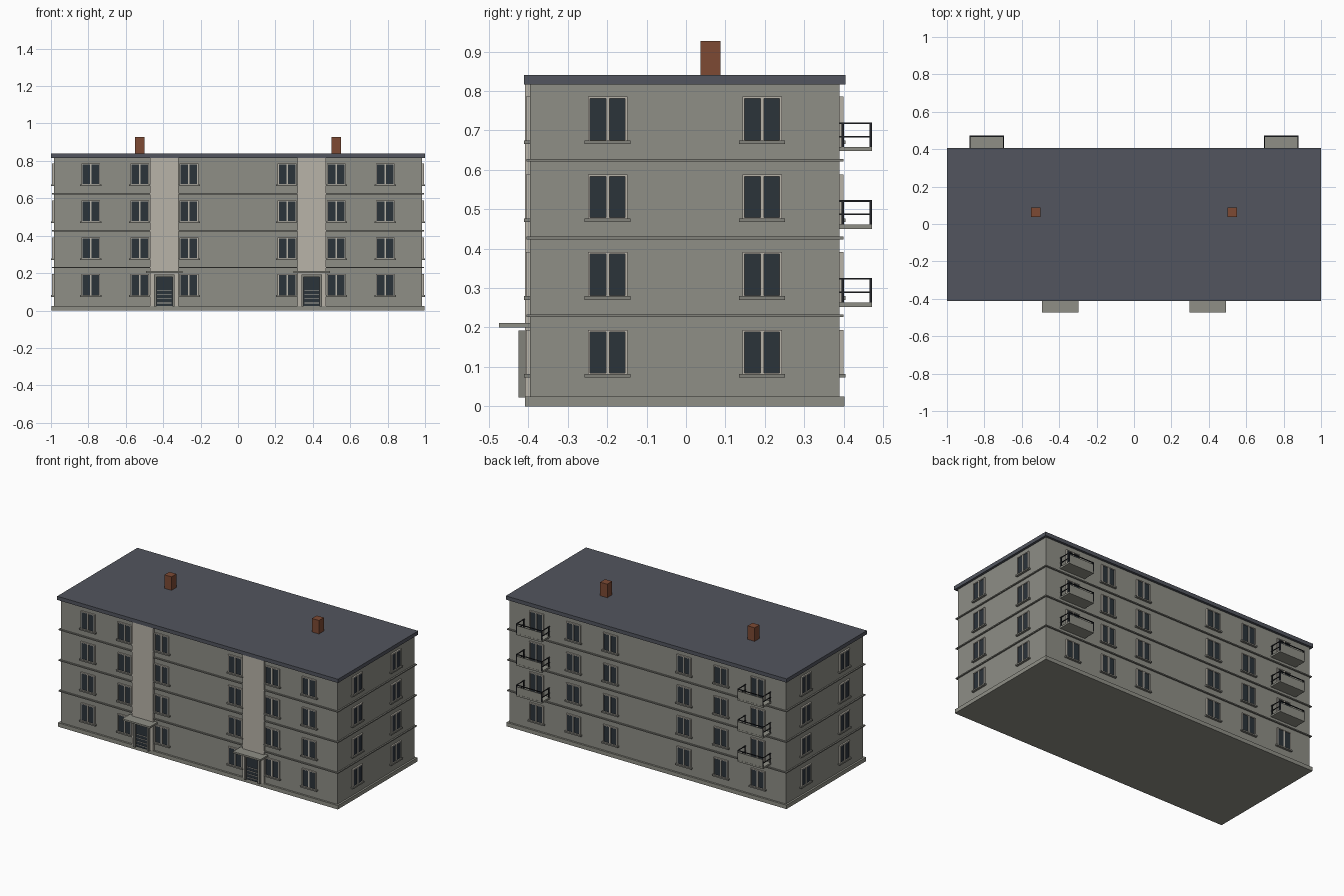
import bpy, bmesh
from mathutils import Matrix, Vector

if "Cube" in bpy.data.objects:
    bpy.data.objects.remove(bpy.data.objects["Cube"])

def mat(name, r, g, b):
    def lin(c):
        c /= 255
        return c / 12.92 if c < 0.04045 else ((c + 0.055) / 1.055) ** 2.4
    m = bpy.data.materials.new(name)
    m.diffuse_color = (lin(r), lin(g), lin(b), 1)
    m.use_nodes = True
    m.node_tree.nodes["Principled BSDF"].inputs["Base Color"].default_value = m.diffuse_color
    return m

WALL = mat("wall grey", 142, 142, 134)
TRIM = mat("trim grey", 130, 130, 123)
SLAB = mat("concrete", 143, 143, 134)
LIGHT = mat("light plaster", 184, 179, 169)
ROOF = mat("slate roof", 82, 85, 94)
GLASS = mat("dark glass", 43, 51, 58)
BRICK = mat("brick", 125, 74, 52)
METAL = mat("dark metal", 34, 36, 40)

CY = -0.003            # centre line of the block
HX, HY = 0.985, 0.393  # wall half sizes
FLOOR = 0.1973         # storey height

def boxes(name, material, parts, matrix=Matrix()):
    """One object from boxes given as (x0, x1, y0, y1, z0, z1)."""
    bm = bmesh.new()
    for x0, x1, y0, y1, z0, z1 in parts:
        size = Vector((x1 - x0, y1 - y0, z1 - z0))
        mid = Vector((x0 + x1, y0 + y1, z0 + z1)) / 2
        bmesh.ops.create_cube(bm, size=1,
                              matrix=Matrix.Translation(mid) @ Matrix.Diagonal(size.to_4d()))
    me = bpy.data.meshes.new(name)
    bm.to_mesh(me)
    bm.free()
    me.materials.append(material)
    ob = bpy.data.objects.new(name, me)
    ob.matrix_world = matrix
    bpy.context.collection.objects.link(ob)
    return ob

def ring(ex, ey, z0, z1):
    return (-ex, ex, CY - ey, CY + ey, z0, z1)

# Main block
boxes("walls", WALL, [ring(HX, HY, 0.02, 0.82)])
boxes("plinth", SLAB, [ring(0.997, 0.405, 0, 0.025)])
boxes("floor_bands", TRIM, [ring(0.994, 0.402, 0.226 + i * FLOOR, 0.233 + i * FLOOR)
                            for i in range(3)])
boxes("roof", ROOF, [ring(1.0, 0.408, 0.816, 0.84)])
boxes("chimneys", BRICK, [(s * 0.525 - 0.025, s * 0.525 + 0.025, 0.037, 0.087, 0.835, 0.927)
                          for s in (-1, 1)])

# Windows: local x runs along the wall, local -y points outward
def window(matrix, base):
    z0, z1, w = base, base + 0.115, 0.05
    boxes("window_frame", LIGHT, [
        (-w, -w + 0.006, -0.01, 0.002, z0, z1), (w - 0.006, w, -0.01, 0.002, z0, z1),
        (-0.0045, 0.0045, -0.01, 0.002, z0, z1),
        (-w, w, -0.01, 0.002, z1 - 0.005, z1), (-w, w, -0.01, 0.002, z0, z0 + 0.005)], matrix)
    boxes("window_glass", GLASS, [(-w + 0.004, w - 0.004, -0.006, 0.002, z0 + 0.003, z1 - 0.003)],
          matrix)
    boxes("window_sill", TRIM, [(-0.058, 0.058, -0.0145, 0.002, z0 - 0.006, z0 + 0.003)], matrix)

def balcony_door(matrix, base):
    z0, z1, w = base, base + 0.137, 0.05
    boxes("balcony_door_frame", LIGHT, [
        (-w, -w + 0.006, -0.01, 0.002, z0, z1), (w - 0.006, w, -0.01, 0.002, z0, z1),
        (-0.0045, 0.0045, -0.01, 0.002, z0, z1), (-w, w, -0.01, 0.002, z1 - 0.005, z1)], matrix)
    boxes("balcony_door_glass", GLASS, [(-w + 0.004, w - 0.004, -0.006, 0.002, z0, z1 - 0.003)],
          matrix)

def on_wall(x, y, angle):
    return Matrix.Translation((x, y, 0)) @ Matrix.Rotation(angle, 4, 'Z')

PI = 3.14159265
for i in range(4):
    base = 0.079 + i * FLOOR
    for s in (-1, 1):
        for x in (0.2625, 0.525, 0.788):
            window(on_wall(s * x, CY - HY, 0), base)
            back = on_wall(s * x, CY + HY, PI)
            if x > 0.7 and i:
                balcony_door(back, base - 0.022)
            else:
                window(back, base)
        for y in (-0.196, 0.196):
            window(on_wall(s * HX, CY + y, s * PI / 2), base)

# Balconies with a solid front panel and open side rails
def balcony(x, z):
    m = Matrix.Translation((x, 0, z))
    h, y0, y1, t = 0.092, 0.385, 0.472, 0.0025
    boxes("balcony_slab", SLAB, [(-h, h, y0, y1, 0, 0.011)], m)
    boxes("balcony_panel", SLAB, [(-h + 0.004, h - 0.004, y1 - 0.005, y1 - 0.001, 0.009, 0.06)], m)
    rails = [(-h, h, y1 - 0.006, y1, 0.069, 0.073)]
    for s in (-1, 1):
        c = s * (h - t)
        for zr in (0.035, 0.069):
            rails.append((c - t, c + t, y0, y1, zr, zr + 0.004))
        for y in (0.398, y1 - 0.003):
            rails.append((c - t, c + t, y - 0.003, y + 0.003, 0.009, 0.073))
    boxes("balcony_rails", METAL, rails, m)

for s in (-1, 1):
    for i in range(3):
        balcony(s * 0.788, 0.2525 + i * FLOOR)

# Stairwell strips with entrances
for s in (-1, 1):
    m = Matrix.Translation((s * 0.394, 0, 0))
    boxes("stairwell_strip", LIGHT, [(-0.076, 0.076, -0.409, -0.39, 0.025, 0.817)], m)
    boxes("entrance_canopy", SLAB, [(-0.098, 0.098, -0.474, -0.39, 0.2, 0.211)], m)
    boxes("door_surround", TRIM, [(-0.055, -0.043, -0.425, -0.4, 0.022, 0.192),
                                  (0.043, 0.055, -0.425, -0.4, 0.022, 0.192),
                                  (-0.055, 0.055, -0.425, -0.4, 0.178, 0.192)], m)
    boxes("entrance_door", GLASS, [(-0.044, 0.044, -0.415, -0.4, 0.025, 0.18)], m)
    boxes("door_bars", LIGHT, [(-0.038, 0.038, -0.418, -0.414, z - 0.0015, z + 0.0015)
                               for z in (0.04, 0.062, 0.084, 0.106)], m)
